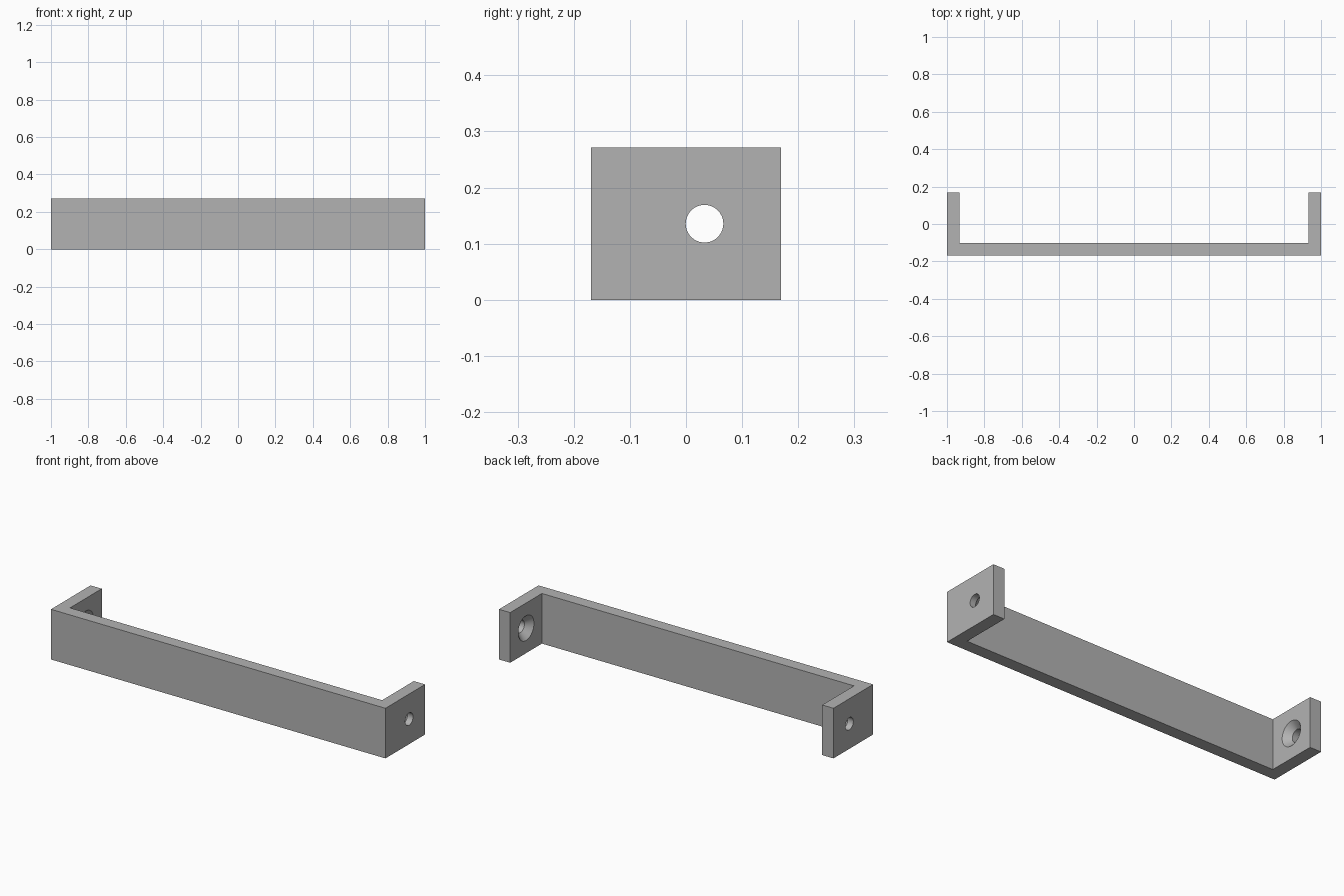
import bpy
import bmesh
from math import cos, sin, tau

if "Cube" in bpy.data.objects:
    bpy.data.objects.remove(bpy.data.objects["Cube"])

HALF_LENGTH, HALF_DEPTH, HEIGHT, WALL = 1.0, 0.169, 0.271, 0.067
HOLE_Y, HOLE_Z, HOLE_R, SINK_R = 0.033, HEIGHT / 2, 0.0335, 0.067
SEGMENTS = 64

grey = bpy.data.materials.new("plain_grey")
grey.use_nodes = True
grey.diffuse_color = (0.45, 0.45, 0.45, 1)
grey.node_tree.nodes["Principled BSDF"].inputs["Base Color"].default_value = grey.diffuse_color


def add_object(name, bm):
    bmesh.ops.recalc_face_normals(bm, faces=bm.faces)
    mesh = bpy.data.meshes.new(name)
    bm.to_mesh(mesh)
    bm.free()
    mesh.materials.append(grey)
    obj = bpy.data.objects.new(name, mesh)
    bpy.context.collection.objects.link(obj)
    return obj


def make_bracket():
    """U-shaped outline extruded upward."""
    right = [(HALF_LENGTH, -HALF_DEPTH), (HALF_LENGTH, HALF_DEPTH),
             (HALF_LENGTH - WALL, HALF_DEPTH), (HALF_LENGTH - WALL, WALL - HALF_DEPTH)]
    outline = right + [(-x, y) for x, y in reversed(right)]
    bm = bmesh.new()
    base = bm.faces.new([bm.verts.new((x, y, 0)) for x, y in outline])
    top = bmesh.ops.extrude_face_region(bm, geom=[base])["geom"]
    verts = [v for v in top if isinstance(v, bmesh.types.BMVert)]
    bmesh.ops.translate(bm, verts=verts, vec=(0, 0, HEIGHT))
    return add_object("mounting_bracket", bm)


def make_hole_cutter(name, side):
    """Screw hole with a countersink opening on the inner face."""
    inner = HALF_LENGTH - WALL
    slope = SINK_R - HOLE_R
    extra = 0.01
    profile = [(inner - extra, SINK_R), (inner, SINK_R),
               (inner + slope, HOLE_R), (HALF_LENGTH + extra, HOLE_R)]
    bm = bmesh.new()
    angles = [tau * i / SEGMENTS for i in range(SEGMENTS)]
    rings = [[bm.verts.new((side * x, HOLE_Y + r * cos(a), HOLE_Z + r * sin(a)))
              for a in angles] for x, r in profile]
    for a, b in zip(rings, rings[1:]):
        for i in range(SEGMENTS):
            j = (i + 1) % SEGMENTS
            bm.faces.new((a[i], a[j], b[j], b[i]))
    bm.faces.new(rings[0])
    bm.faces.new(rings[-1])
    cutter = add_object(name, bm)
    cutter.hide_render = True
    return cutter


bracket = make_bracket()
bpy.context.view_layer.objects.active = bracket
bracket.select_set(True)

# Countersunk screw holes through both end tabs
for label, side in (("left", 1), ("right", -1)):
    cutter = make_hole_cutter(label + "_hole_cutter", side)
    cut = bracket.modifiers.new(label + "_screw_hole", "BOOLEAN")
    cut.operation = "DIFFERENCE"
    cut.solver = "EXACT"
    cut.object = cutter
    bpy.ops.object.modifier_apply(modifier=cut.name)
    bpy.data.objects.remove(cutter)

bpy.ops.object.shade_smooth_by_angle()
